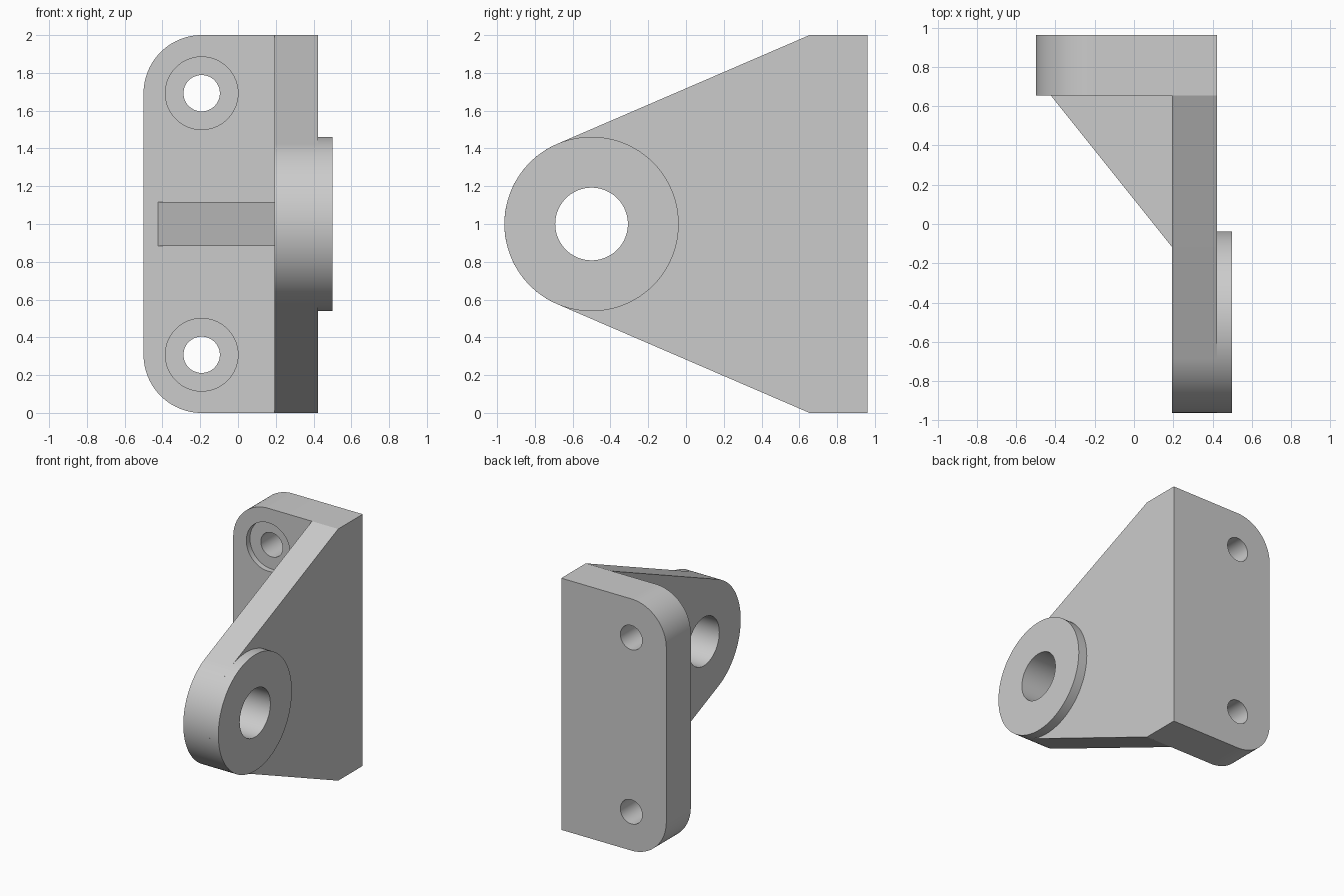
import bpy, bmesh, math
from mathutils import Vector

cube = bpy.data.objects.get("Cube")
if cube:
    bpy.data.objects.remove(cube, do_unlink=True)

U = 1 / 26                      # drawing unit
SEG = 96                        # segments in a full circle

grey = bpy.data.materials.new("light grey")
grey.use_nodes = True
COLOUR = (0.6, 0.6, 0.6, 1)
grey.diffuse_color = COLOUR
grey.node_tree.nodes["Principled BSDF"].inputs["Base Color"].default_value = COLOUR


def arc(cx, cy, r, a0, a1, n):
    """Points on an arc, angles in degrees."""
    angles = [math.radians(a0 + (a1 - a0) * i / n) for i in range(n + 1)]
    return [(cx + r * math.cos(a), cy + r * math.sin(a)) for a in angles]


def circle(cx, cy, r):
    return arc(cx, cy, r, 0, 360, SEG)[:-1]


def prism(name, outline, axis, start, end):
    """Extrude a 2D outline along x, y or z from start to end."""
    place = {"x": lambda p, d: (d, p[0], p[1]),
             "y": lambda p, d: (p[0], d, p[1]),
             "z": lambda p, d: (p[0], p[1], d)}[axis]
    bm = bmesh.new()
    face = bm.faces.new([bm.verts.new(place(p, start)) for p in outline])
    ext = bmesh.ops.extrude_face_region(bm, geom=[face])
    verts = [g for g in ext["geom"] if isinstance(g, bmesh.types.BMVert)]
    bmesh.ops.translate(bm, verts=verts, vec=Vector(place((0, 0), end - start)))
    bmesh.ops.recalc_face_normals(bm, faces=bm.faces)
    mesh = bpy.data.meshes.new(name)
    bm.to_mesh(mesh)
    bm.free()
    mesh.materials.append(grey)
    obj = bpy.data.objects.new(name, mesh)
    bpy.context.collection.objects.link(obj)
    return obj


def select(obj):
    bpy.ops.object.select_all(action="DESELECT")
    obj.select_set(True)
    bpy.context.view_layer.objects.active = obj


def cut(obj, outline, axis, start, end):
    """Remove a prism from an object."""
    cutter = prism("cutter", outline, axis, start, end)
    cutter.hide_render = True
    mod = obj.modifiers.new("cut", "BOOLEAN")
    mod.operation, mod.solver, mod.object = "DIFFERENCE", "EXACT", cutter
    select(obj)
    bpy.ops.object.modifier_apply(modifier=mod.name)
    bpy.data.objects.remove(cutter, do_unlink=True)


# Main dimensions
BACK, FRONT = 25 * U, 17 * U            # mounting plate faces
WEB_IN, WEB_OUT = 5 * U, 11 * U         # side web faces
PIVOT_Y, PIVOT_Z, PIVOT_R = -13 * U, 1.0, 12 * U
BOLT_X, CORNER = -5 * U, 8 * U

# Mounting plate, rounded on one side
outline = [(WEB_OUT, 0), (WEB_OUT, 2)]
outline += arc(BOLT_X, 2 - CORNER, CORNER, 90, 180, SEG // 4)
outline += arc(BOLT_X, CORNER, CORNER, 180, 270, SEG // 4)
plate = prism("mounting_plate", outline, "y", FRONT, BACK)

# Counterbored bolt holes
for z in (CORNER, 2 - CORNER):
    cut(plate, circle(BOLT_X, z, 5 * U), "y", FRONT - 0.1, FRONT + 0.045)
    cut(plate, circle(BOLT_X, z, 2.5 * U), "y", FRONT - 0.1, BACK + 0.1)

# Side web, tapering tangentially to the pivot eye
dy, dz = FRONT - PIVOT_Y, 2 - PIVOT_Z
tangent = math.degrees(math.atan2(dz, dy) + math.acos(PIVOT_R / math.hypot(dy, dz)))
outline = [(FRONT, 0), (FRONT, 2)]
outline += arc(PIVOT_Y, PIVOT_Z, PIVOT_R, tangent, 360 - tangent, 48)
web = prism("side_web", outline, "x", WEB_IN, WEB_OUT)

# Raised boss around the pivot
boss = prism("pivot_boss", circle(PIVOT_Y, PIVOT_Z, PIVOT_R), "x", WEB_OUT, 0.5)

# Pivot bore through web and boss
for part in (web, boss):
    cut(part, circle(PIVOT_Y, PIVOT_Z, 5 * U), "x", 0, 0.7)

# Triangular stiffening rib
rib = prism("stiffening_rib", [(-11 * U, FRONT), (WEB_IN, FRONT), (WEB_IN, -3 * U)],
            "z", 1 - 3 * U, 1 + 3 * U)

for part in (plate, web, boss, rib):
    select(part)
    bpy.ops.object.shade_smooth_by_angle(angle=math.radians(30))
